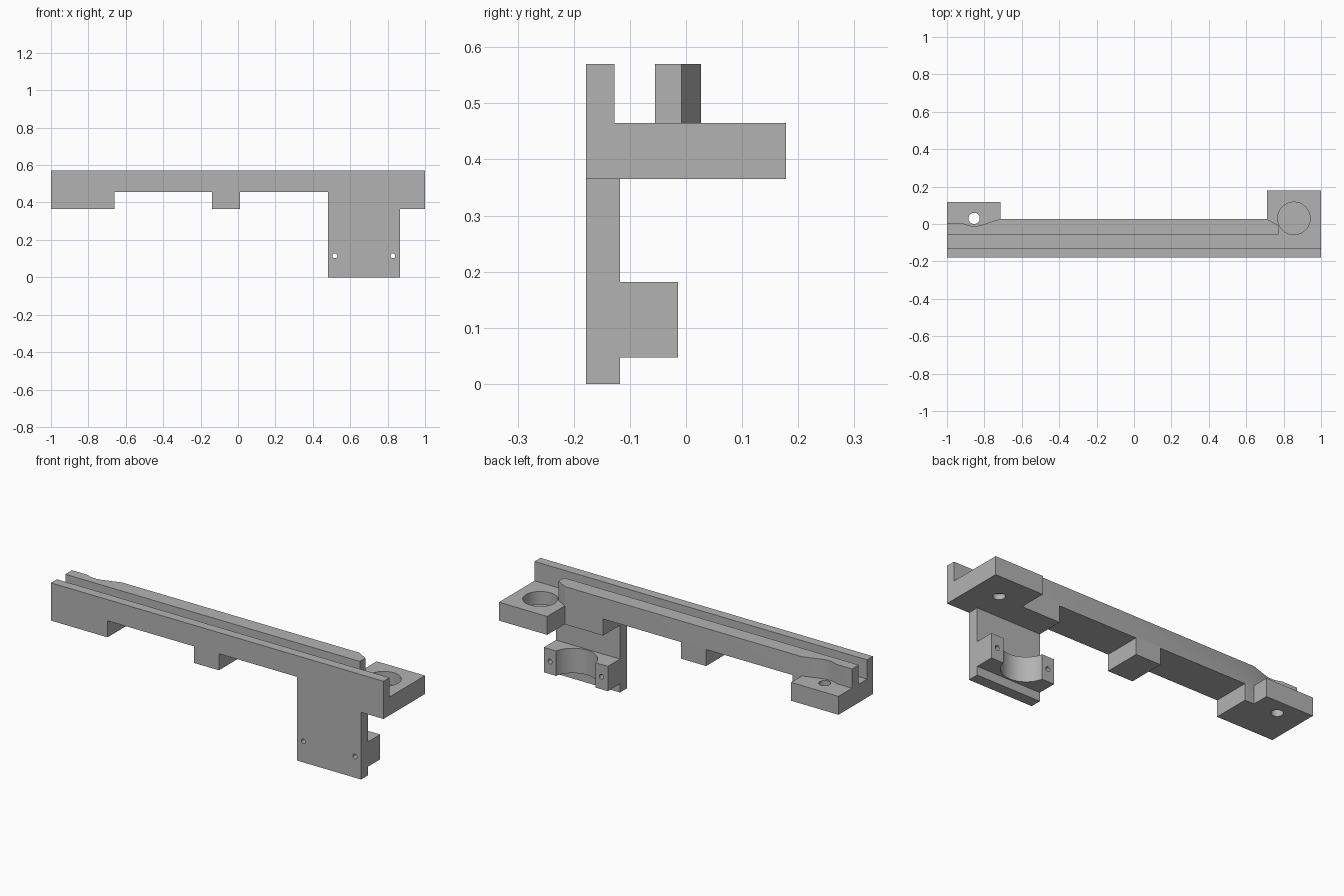
import bpy, bmesh, math
from mathutils import Matrix

cube = bpy.data.objects.get("Cube")
if cube:
    bpy.data.objects.remove(cube, do_unlink=True)

grey = bpy.data.materials.new("plain grey")
grey.use_nodes = True
colour = (0.45, 0.45, 0.45, 1)
grey.diffuse_color = colour
grey.node_tree.nodes["Principled BSDF"].inputs["Base Color"].default_value = colour

FRONT, BACK = -0.178, 0.027
FOOT, DECK, TOP = 0.365, 0.465, 0.57


def make_object(name, bm):
    bmesh.ops.recalc_face_normals(bm, faces=bm.faces[:])
    mesh = bpy.data.meshes.new(name)
    bm.to_mesh(mesh)
    bm.free()
    mesh.materials.append(grey)
    obj = bpy.data.objects.new(name, mesh)
    bpy.context.collection.objects.link(obj)
    return obj


def prism(name, points, low, high, axis="z"):
    """Extrude an outline along z, or an x-z outline along y."""
    bm = bmesh.new()
    place = (lambda a, b: (a, b, low)) if axis == "z" else (lambda a, b: (a, low, b))
    face = bm.faces.new([bm.verts.new(place(a, b)) for a, b in points])
    moved = bmesh.ops.extrude_face_region(bm, geom=[face])["geom"]
    step = (0, 0, high - low) if axis == "z" else (0, high - low, 0)
    bmesh.ops.translate(bm, vec=step, verts=[v for v in moved if isinstance(v, bmesh.types.BMVert)])
    return make_object(name, bm)


def box(name, x0, x1, y0, y1, z0, z1):
    return prism(name, [(x0, y0), (x1, y0), (x1, y1), (x0, y1)], z0, z1)


def cylinder(name, centre, radius, length, axis="z", sides=48):
    bm = bmesh.new()
    matrix = Matrix.Translation(centre)
    if axis == "y":
        matrix = matrix @ Matrix.Rotation(math.pi / 2, 4, "X")
    bmesh.ops.create_cone(bm, cap_ends=True, segments=sides, radius1=radius,
                          radius2=radius, depth=length, matrix=matrix)
    return make_object(name, bm)


def combine(body, tool, operation):
    tool.hide_render = True
    mod = body.modifiers.new(operation.lower(), "BOOLEAN")
    mod.operation, mod.solver, mod.object = operation, "EXACT", tool
    bpy.context.view_layer.objects.active = body
    bpy.ops.object.modifier_apply(modifier=mod.name)
    bpy.data.objects.remove(tool, do_unlink=True)


# Deck with three feet, drawn from the front
body = prism("rail_bracket", [
    (-1, FOOT), (-0.66, FOOT), (-0.66, 0.455), (-0.14, 0.455), (-0.14, FOOT),
    (0.01, FOOT), (0.01, 0.455), (0.48, 0.455), (0.48, FOOT), (1, FOOT),
    (1, DECK), (-1, DECK)], FRONT, BACK, "y")

# Walls of the groove; the back one is relieved around the screws
rail = [(-1, -0.055), (0.772, -0.055), (0.772, -0.008), (0.71, BACK), (-0.715, BACK),
        (-0.82, -0.007), (-0.84, -0.011), (-0.87, -0.011), (-0.89, -0.005),
        (-0.91, 0.002), (-1, 0.002)]
solids = [
    box("front_wall", -1, 1, FRONT, -0.127, DECK, TOP),
    prism("back_rail", rail, DECK, TOP),
    # Mounting tabs
    box("right_tab", -1, -0.715, -0.1, 0.118, FOOT, DECK),
    box("left_tab", 0.71, 1, -0.1, 0.178, FOOT, DECK),
    # Hanging plate with clamp block
    box("hanging_plate", 0.48, 0.865, FRONT, -0.118, 0, FOOT),
    box("clamp_block", 0.48, 0.865, -0.118, -0.014, 0.047, 0.182),
]
for solid in solids:
    combine(body, solid, "UNION")

# Screw holes, counterbore, clamp recess and clamp bolt holes
cutters = [cylinder("tab_hole", (x, 0.03, 0.415), 0.03, 0.3) for x in (-0.855, 0.855)]
cutters.append(cylinder("counterbore", (0.855, 0.03, 0.495), 0.087, 0.2))
cutters[-1].location.z = 0
cutters.append(cylinder("clamp_recess", (0.6725, 0.012, 0.115), 0.122, 0.2, sides=64))
cutters += [cylinder("bolt_hole", (x, -0.1, 0.115), 0.013, 0.3, "y", 24) for x in (0.518, 0.828)]
for cutter in cutters:
    combine(body, cutter, "DIFFERENCE")

# Tidy flat faces, then smooth only the round ones
bm = bmesh.new()
bm.from_mesh(body.data)
bmesh.ops.remove_doubles(bm, verts=bm.verts[:], dist=0.0001)
bmesh.ops.dissolve_limit(bm, angle_limit=0.01, verts=bm.verts[:], edges=bm.edges[:])
bm.to_mesh(body.data)
bm.free()
bpy.ops.object.select_all(action="DESELECT")
body.select_set(True)
bpy.context.view_layer.objects.active = body
bpy.ops.object.shade_smooth_by_angle(angle=math.radians(20))
